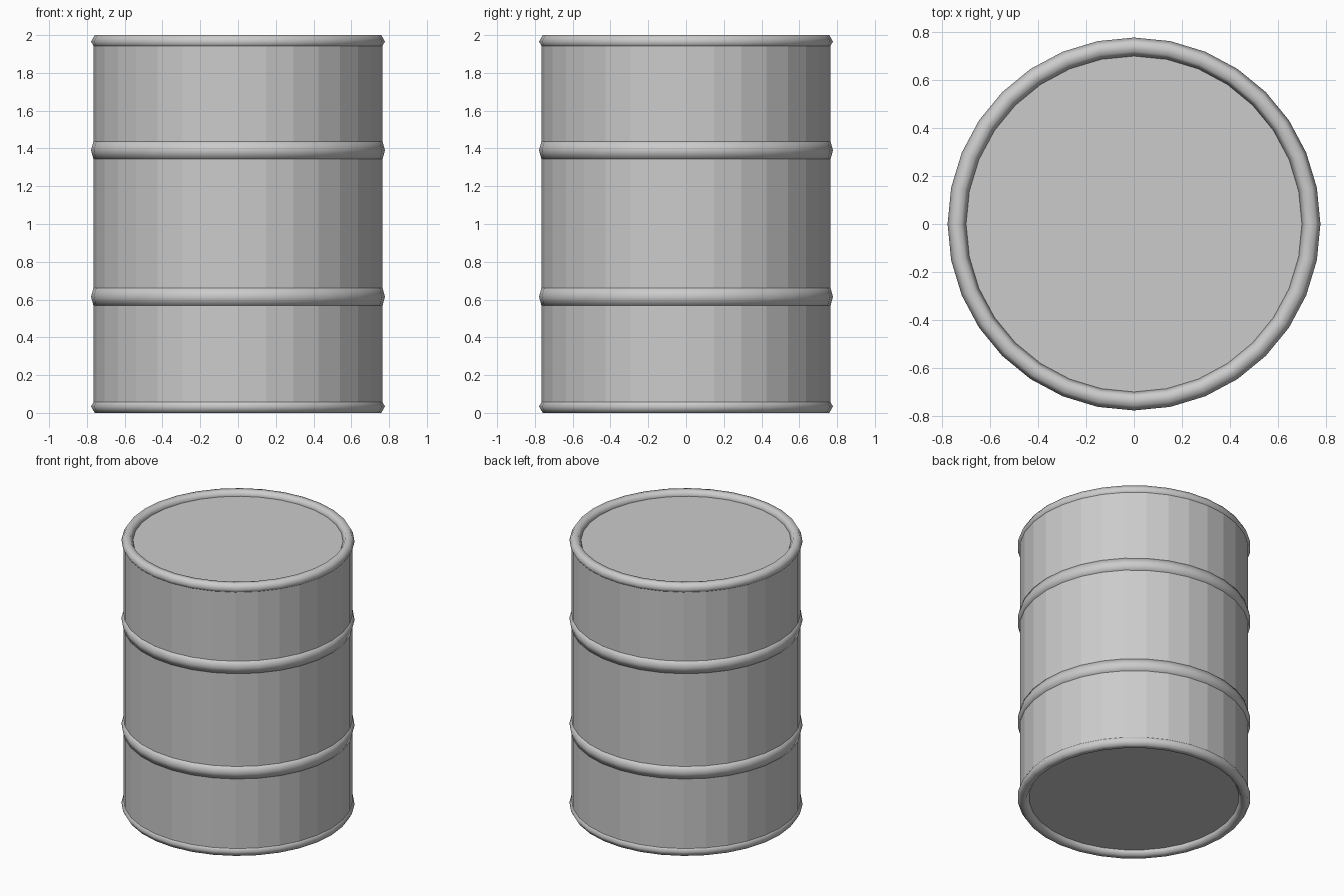
import bpy, math

if "Cube" in bpy.data.objects:
    bpy.data.objects.remove(bpy.data.objects["Cube"])

SIDES = 32


def cylinder(name, radius, z0, z1):
    # vertex placed on the +x axis, flat facets
    bpy.ops.mesh.primitive_cylinder_add(vertices=SIDES, radius=radius, depth=z1 - z0,
                                        location=(0, 0, (z0 + z1) / 2))
    bpy.context.object.name = name


def ring(name, z, outer, half_width, half_height):
    # six-sided section: peak at the outer radius, flat top and bottom
    bpy.ops.mesh.primitive_torus_add(major_segments=SIDES, minor_segments=6,
                                     major_radius=outer - half_width, minor_radius=half_width,
                                     location=(0, 0, z))
    ob = bpy.context.object
    ob.name = name
    ob.scale.z = half_height / (half_width * math.sin(math.radians(60)))
    bpy.ops.object.transform_apply(location=False, rotation=False, scale=True)
    bpy.ops.object.shade_smooth()


# drum shell with both lids
cylinder("drum_body", 0.765, 0.033, 1.967)

# rolled rims at the ends
ring("bottom_rim", 0.034, 0.778, 0.039, 0.034)
ring("top_rim", 1.966, 0.778, 0.039, 0.034)

# raised hoops round the shell
ring("lower_hoop", 0.615, 0.778, 0.025, 0.046)
ring("upper_hoop", 1.39, 0.778, 0.025, 0.046)
